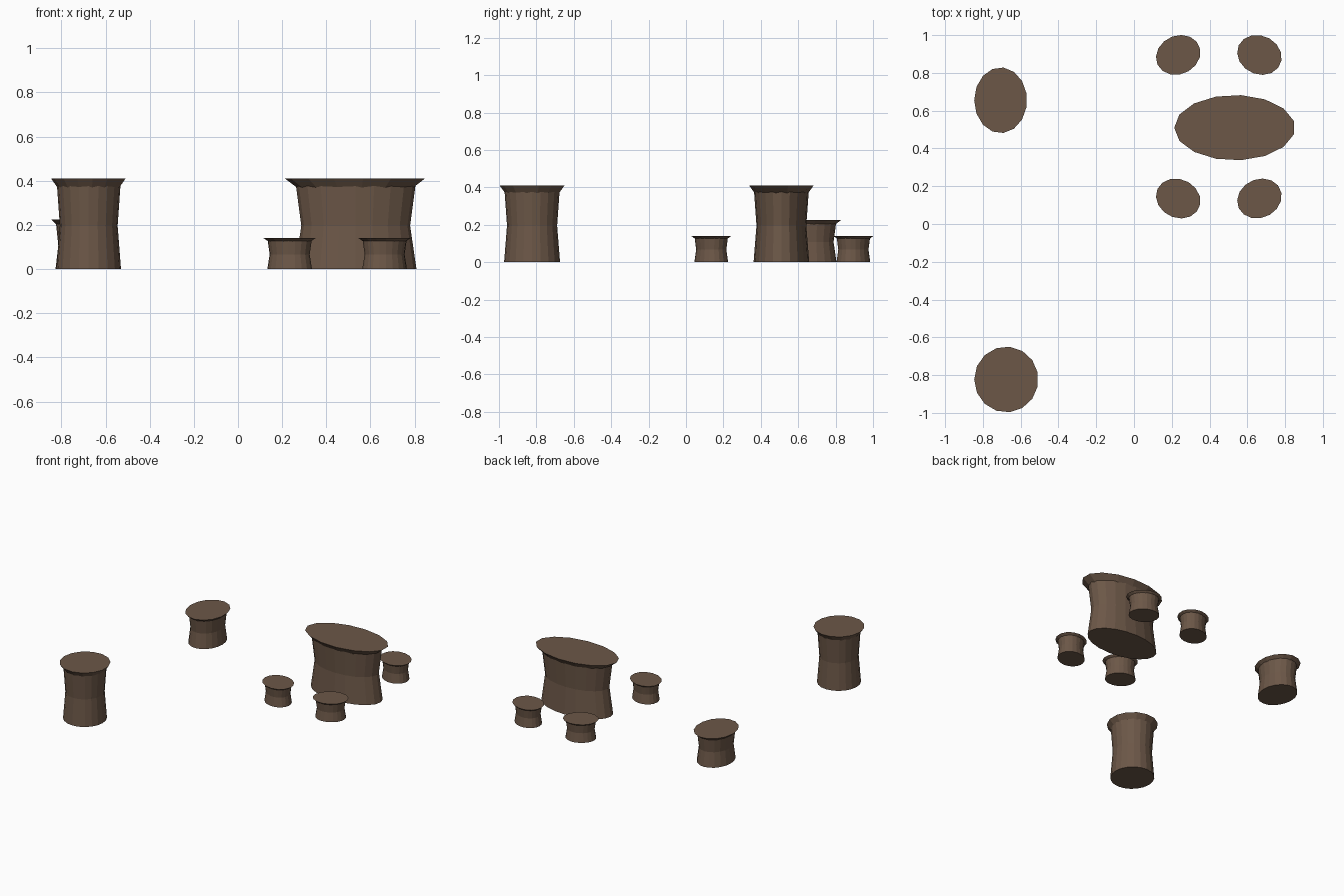
import bpy, bmesh, math

if "Cube" in bpy.data.objects:
    bpy.data.objects.remove(bpy.data.objects["Cube"])

brown = bpy.data.materials.new("dark brown wood")
brown.diffuse_color = (0.150, 0.096, 0.064, 1)
brown.use_nodes = True
brown.node_tree.nodes["Principled BSDF"].inputs["Base Color"].default_value = brown.diffuse_color

# profiles as (radius fraction, height fraction)
BODY = [(0.86, 0.0), (0.77, 0.48), (0.845, 0.92)]
RIM = [(0.83, 0.90), (1.0, 1.0)]


def lathe(name, profile, sides, centre, rx, ry, height, turn):
    """Closed flat-faced lathed shape with an elliptical section."""
    bm = bmesh.new()
    c, s = math.cos(turn), math.sin(turn)
    rings = []
    for r, z in profile:
        ring = []
        for i in range(sides):
            a = math.pi + math.tau * i / sides
            x, y = r * rx * math.cos(a), r * ry * math.sin(a)
            ring.append(bm.verts.new((centre[0] + c * x - s * y,
                                      centre[1] + s * x + c * y, z * height)))
        rings.append(ring)
    for low, high in zip(rings, rings[1:]):
        for i in range(sides):
            j = (i + 1) % sides
            bm.faces.new((low[i], low[j], high[j], high[i]))
    bm.faces.new(rings[0][::-1])
    bm.faces.new(rings[-1])
    mesh = bpy.data.meshes.new(name)
    bm.to_mesh(mesh)
    bm.free()
    mesh.materials.append(brown)
    bpy.context.collection.objects.link(bpy.data.objects.new(name, mesh))


def pedestal(name, centre, rx, ry, height, turn=0.0):
    """Waisted body with a flared top slab."""
    lathe(name + "_body", BODY, 20, centre, rx, ry, height, turn)
    lathe(name + "_top", RIM, 15, centre, rx, ry, height, turn)


# long oval table, round stand and low oval stand
pedestal("oval_table", (0.533, 0.51), 0.32, 0.173, 0.41)
pedestal("round_stand", (-0.676, -0.823), 0.17, 0.174, 0.41)
pedestal("low_stand", (-0.706, 0.655), 0.14, 0.174, 0.225)

# four stools mirrored around the table
for sx, side in ((-1, "left"), (1, "right")):
    for sy, end in ((-1, "front"), (1, "back")):
        pedestal(f"stool_{end}_{side}", (0.449 + sx * 0.215, 0.515 + sy * 0.38),
                 0.121, 0.102, 0.14, -sx * sy * math.radians(25))
